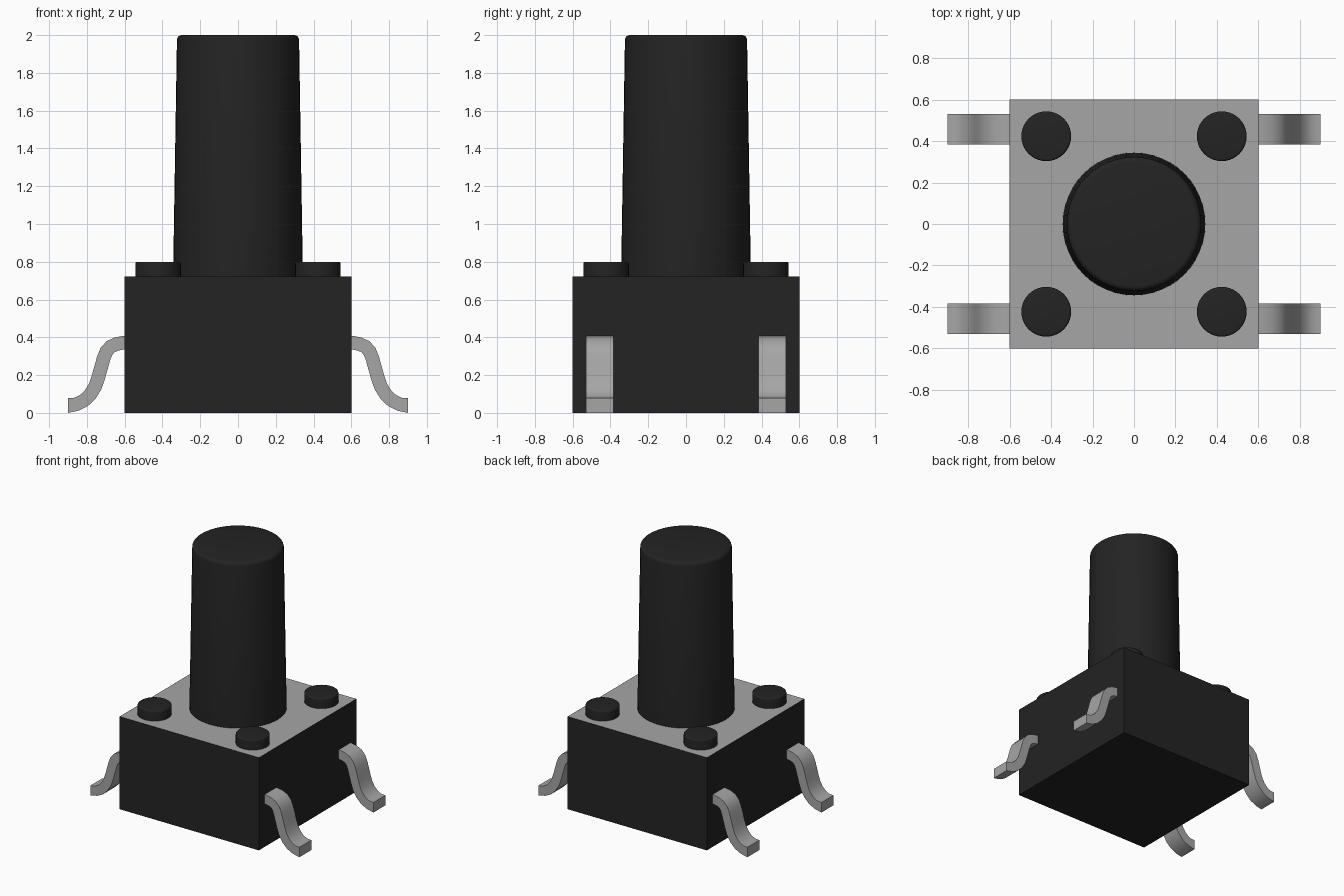
import bpy, bmesh, math
from mathutils import Vector

if "Cube" in bpy.data.objects:
    bpy.data.objects.remove(bpy.data.objects["Cube"], do_unlink=True)


def material(name, rgb, rough):
    m = bpy.data.materials.new(name)
    m.use_nodes = True
    m.diffuse_color = (*rgb, 1)
    shader = next(n for n in m.node_tree.nodes if n.type == 'BSDF_PRINCIPLED')
    shader.inputs["Base Color"].default_value = (*rgb, 1)
    shader.inputs["Roughness"].default_value = rough
    return m


BLACK = material("black plastic", (0.017, 0.017, 0.017), 0.5)
METAL = material("grey metal", (0.38, 0.38, 0.38), 0.4)


def finish(bm, name, mats, smooth_angle=None):
    bmesh.ops.recalc_face_normals(bm, faces=bm.faces)
    mesh = bpy.data.meshes.new(name)
    bm.to_mesh(mesh)
    bm.free()
    for m in mats:
        mesh.materials.append(m)
    obj = bpy.data.objects.new(name, mesh)
    bpy.context.collection.objects.link(obj)
    if smooth_angle:
        bpy.ops.object.select_all(action='DESELECT')
        obj.select_set(True)
        bpy.context.view_layer.objects.active = obj
        bpy.ops.object.shade_smooth_by_angle(angle=math.radians(smooth_angle))
    return obj


def round_post(name, x, y, z0, z1, r0, r1, edge, segments):
    """Tapered post with a rounded top rim."""
    bm = bmesh.new()
    bmesh.ops.create_cone(bm, cap_ends=True, segments=segments,
                          radius1=r0, radius2=r1, depth=z1 - z0)
    bmesh.ops.translate(bm, verts=bm.verts, vec=(x, y, (z0 + z1) / 2))
    rim = [e for e in bm.edges if all(v.co.z > z1 - 1e-4 for v in e.verts)]
    bmesh.ops.bevel(bm, geom=rim, offset=edge, segments=4, profile=0.5,
                    affect='EDGES')
    return finish(bm, name, [BLACK], 40)


# Housing: black box whose top face is the metal cover
bm = bmesh.new()
bmesh.ops.create_cube(bm, size=1)
for v in bm.verts:
    v.co = Vector((v.co.x * 1.2, v.co.y * 1.2, (v.co.z + 0.5) * 0.722))
bm.normal_update()
for f in bm.faces:
    f.material_index = 1 if f.normal.z > 0.9 else 0
finish(bm, "housing", [BLACK, METAL])

# Push button
round_post("button", 0, 0, 0.70, 2.0, 0.344, 0.323, 0.025, 48)

# Corner pegs
for sx, side in ((1, "left"), (-1, "right")):
    for sy, end in ((-1, "front"), (1, "back")):
        round_post(f"peg_{end}_{side}", sx * 0.423, sy * 0.423,
                   0.70, 0.80, 0.12, 0.12, 0.01, 40)

# Bent terminal legs: centre line in x-z, thickened and given a width
PATH = [(0.58, 0.374), (0.61, 0.371), (0.645, 0.364), (0.675, 0.350),
        (0.697, 0.325), (0.711, 0.29), (0.725, 0.24), (0.739, 0.19),
        (0.756, 0.14), (0.782, 0.098), (0.815, 0.066), (0.855, 0.046),
        (0.90, 0.039)]
HALF_THICK, HALF_WIDTH, LEG_Y = 0.036, 0.073, 0.456


def leg(name, sx, sy):
    pts = [Vector(p) for p in PATH]
    upper, lower = [], []
    for i, p in enumerate(pts):
        t = (pts[min(i + 1, len(pts) - 1)] - pts[max(i - 1, 0)]).normalized()
        n = Vector((-t.y, t.x)) * HALF_THICK
        if i == len(pts) - 1:
            n = Vector((0, 0.039))          # square-cut toe on the ground
        upper.append(p + n)
        lower.append(p - n)
    bm = bmesh.new()
    rows = []
    for u, l in zip(upper, lower):
        rows.append([bm.verts.new((sx * q.x, sy * LEG_Y + w, max(q.y, 0)))
                     for q, w in ((u, -HALF_WIDTH), (u, HALF_WIDTH),
                                  (l, HALF_WIDTH), (l, -HALF_WIDTH))])
    for a, b in zip(rows, rows[1:]):
        for k in range(4):
            bm.faces.new((a[k], a[(k + 1) % 4], b[(k + 1) % 4], b[k]))
    bm.faces.new(rows[0])
    bm.faces.new(rows[-1])
    finish(bm, name, [METAL], 35)


for sx, side in ((1, "left"), (-1, "right")):
    for sy, end in ((-1, "front"), (1, "back")):
        leg(f"leg_{end}_{side}", sx, sy)
